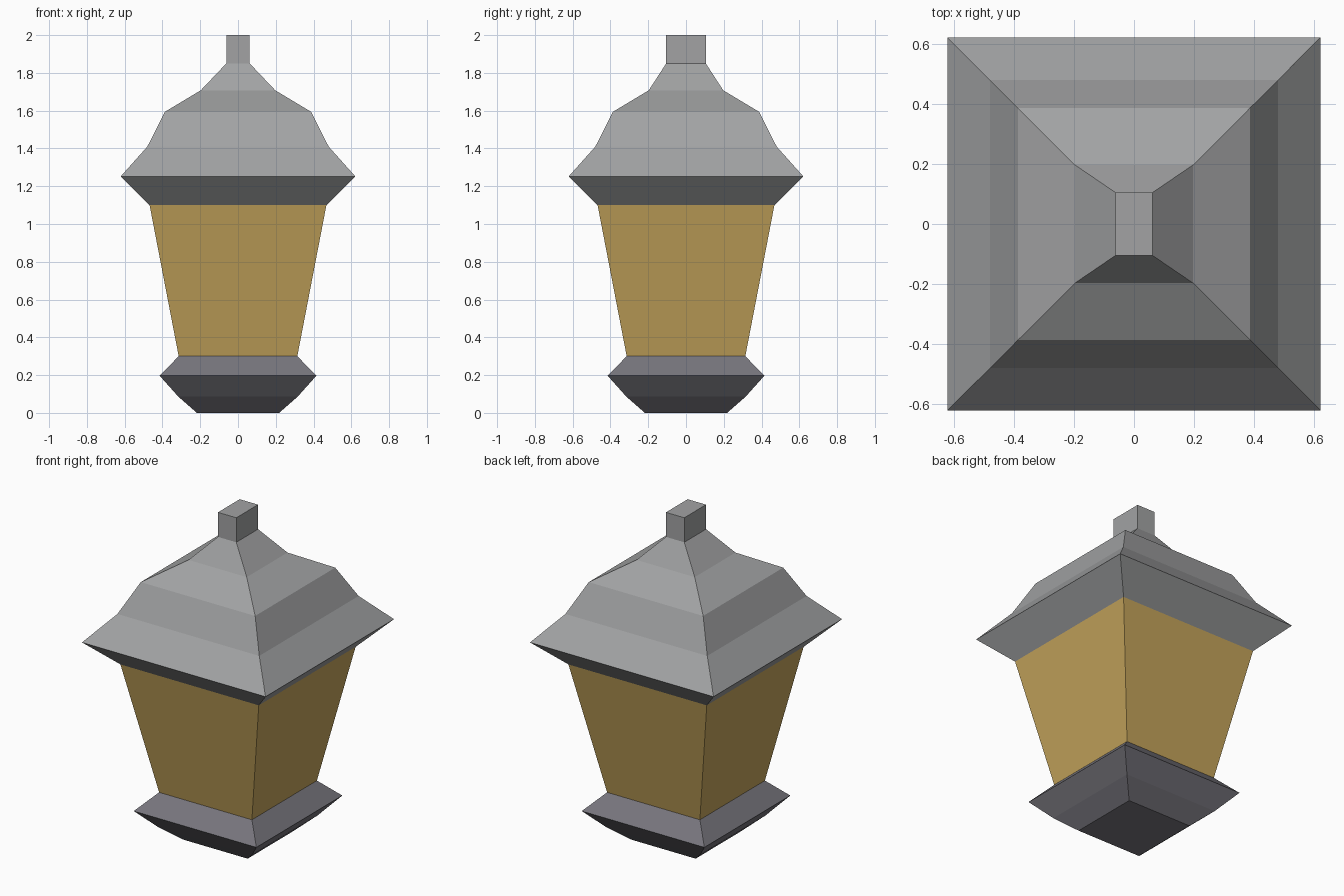
import bpy
import bmesh

if "Cube" in bpy.data.objects:
    bpy.data.objects.remove(bpy.data.objects["Cube"])


def material(name, rgb):
    m = bpy.data.materials.new(name)
    m.diffuse_color = (*rgb, 1.0)
    m.use_nodes = True
    m.node_tree.nodes["Principled BSDF"].inputs["Base Color"].default_value = m.diffuse_color
    return m


roof_grey = material("roof grey", (0.36, 0.365, 0.37))
base_grey = material("dark base grey", (0.185, 0.18, 0.205))
amber = material("amber glass", (0.55, 0.37, 0.105))


def loft(name, rings, mat, cap_bottom=False, cap_top=False):
    """Stack rectangular rings (half width x, half depth y, z) into a shell."""
    bm = bmesh.new()
    loops = [[bm.verts.new((sx * hx, sy * hy, z))
              for sx, sy in ((-1, -1), (1, -1), (1, 1), (-1, 1))]
             for hx, hy, z in rings]
    for a, b in zip(loops, loops[1:]):
        for i in range(4):
            j = (i + 1) % 4
            bm.faces.new((a[i], a[j], b[j], b[i]))
    if cap_bottom:
        bm.faces.new(loops[0][::-1])
    if cap_top:
        bm.faces.new(loops[-1])
    mesh = bpy.data.meshes.new(name)
    bm.to_mesh(mesh)
    bm.free()
    mesh.materials.append(mat)
    obj = bpy.data.objects.new(name, mesh)
    bpy.context.collection.objects.link(obj)
    return obj


def square(profile):
    return [(r, r, z) for r, z in profile]


# Flared foot
loft("base", square([(0.218, 0), (0.317, 0.087), (0.415, 0.197), (0.314, 0.3)]),
     base_grey, cap_bottom=True)

# Tapered glass body
loft("glass", square([(0.314, 0.3), (0.468, 1.1)]), amber)

# Stepped roof with overhanging eaves, narrowing to a rectangular neck
loft("roof", square([(0.468, 1.1), (0.621, 1.252), (0.48, 1.41),
                     (0.387, 1.594), (0.197, 1.708)]) + [(0.062, 0.105, 1.85)],
     roof_grey)

# Mounting block on top
loft("top_block", [(0.062, 0.105, 1.85), (0.062, 0.105, 2.0)],
     roof_grey, cap_top=True)
